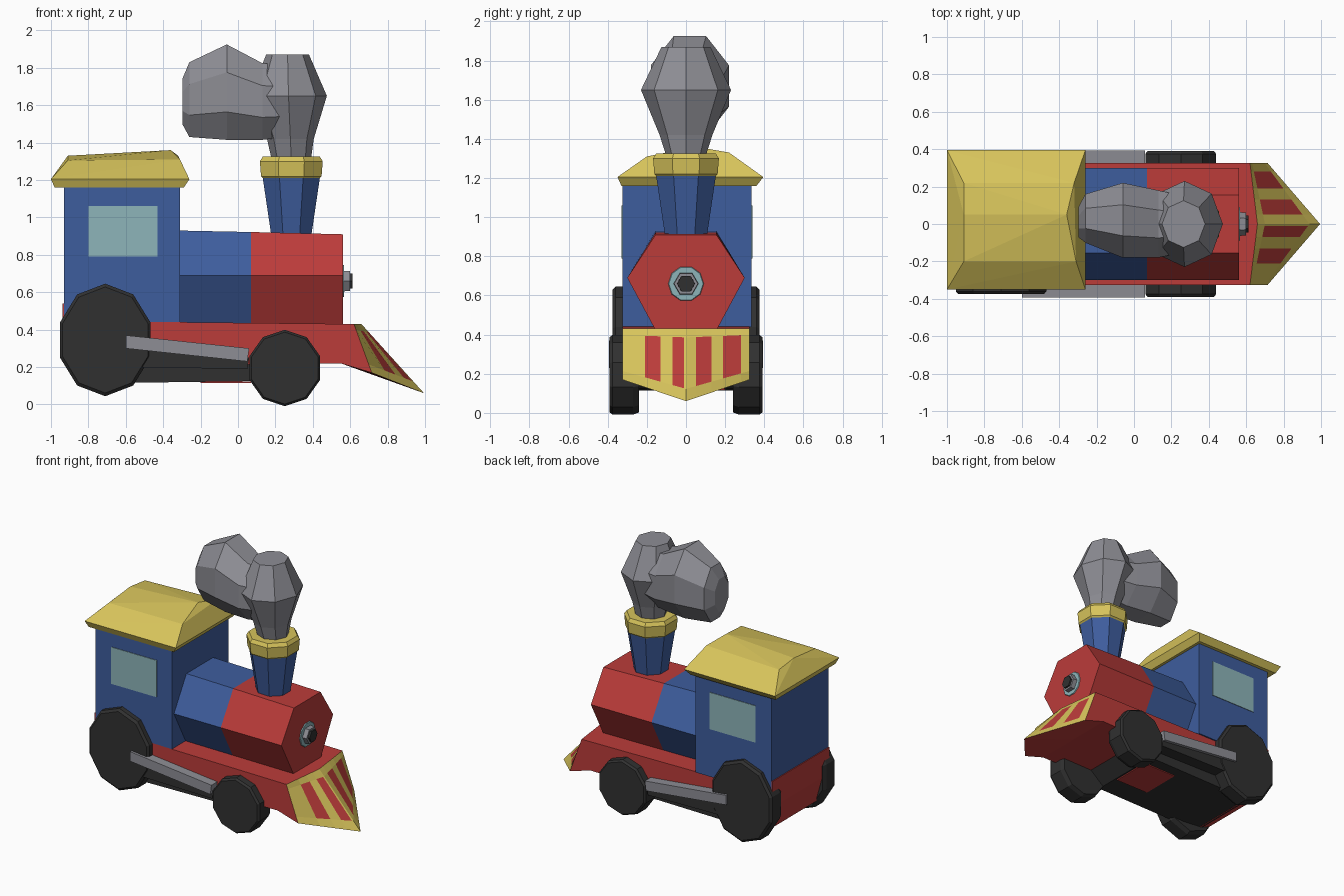
import bpy, bmesh, math
from mathutils import Vector

if "Cube" in bpy.data.objects:
    bpy.data.objects.remove(bpy.data.objects["Cube"])


def material(name, rgb):
    m = bpy.data.materials.new(name)
    m.diffuse_color = (*rgb, 1)
    m.use_nodes = True
    m.node_tree.nodes["Principled BSDF"].inputs["Base Color"].default_value = m.diffuse_color
    return m


RED = material("red", (0.50, 0.045, 0.042))
BLUE = material("blue", (0.048, 0.11, 0.34))
YELLOW = material("yellow", (0.68, 0.55, 0.105))
GREY = material("grey", (0.27, 0.27, 0.30))
BLACK = material("black", (0.03, 0.03, 0.03))
GLASS = material("pale blue", (0.27, 0.46, 0.49))


def finish(name, bm, mats):
    bmesh.ops.recalc_face_normals(bm, faces=bm.faces)
    me = bpy.data.meshes.new(name)
    bm.to_mesh(me)
    bm.free()
    for m in mats:
        me.materials.append(m)
    ob = bpy.data.objects.new(name, me)
    bpy.context.collection.objects.link(ob)
    return ob


def hull(name, pts, mat):
    bm = bmesh.new()
    for p in pts:
        bm.verts.new(p)
    bmesh.ops.convex_hull(bm, input=bm.verts)
    bmesh.ops.dissolve_limit(bm, angle_limit=0.01, verts=bm.verts, edges=bm.edges)
    return finish(name, bm, [mat])


def box(name, x, y, z, mat):
    return hull(name, [(a, b, c) for a in x for b in y for c in z], mat)


def loft(name, rings, mats, rule=lambda i, j: 0, caps=(0, 0)):
    """Skin equal rings; rule(i, j) gives the colour slot of band i, side j."""
    bm = bmesh.new()
    vs = [[bm.verts.new(p) for p in r] for r in rings]
    n = len(rings[0])
    for i in range(len(vs) - 1):
        for j in range(n):
            k = (j + 1) % n
            f = bm.faces.new((vs[i][j], vs[i][k], vs[i + 1][k], vs[i + 1][j]))
            f.material_index = rule(i, j)
    bm.faces.new(vs[0]).material_index = caps[0]
    bm.faces.new(vs[-1]).material_index = caps[1]
    return finish(name, bm, mats)


def ring(axis, c, ra, rb, n, phase=0.0):
    """Ellipse of n points round an axis: radii are in axis order."""
    out = []
    for k in range(n):
        t = 2 * math.pi * (k + phase) / n
        a, b = ra * math.cos(t), rb * math.sin(t)
        off = {"x": (0, a, b), "y": (a, 0, b), "z": (a, b, 0)}[axis]
        out.append(Vector(c) + Vector(off))
    return out


# Cab with side windows
box("cab", (-0.93, -0.31), (-0.325, 0.335), (0.44, 1.18), BLUE)
box("window_front", (-0.80, -0.43), (-0.329, -0.322), (0.79, 1.06), GLASS)
box("window_back", (-0.80, -0.43), (0.332, 0.339), (0.79, 1.06), GLASS)

# Faceted overhanging roof
roof = [(x, y, 1.16) for x in (-0.98, -0.29) for y in (-0.33, 0.36)]
roof += [(x, y, 1.205) for x in (-1.0, -0.26) for y in (-0.35, 0.395)]
roof += [(-0.91, -0.2, 1.305), (-0.91, 0.05, 1.33), (-0.91, 0.22, 1.31),
         (-0.31, -0.2, 1.31), (-0.36, 0.05, 1.36), (-0.32, 0.22, 1.33)]
hull("roof", roof, YELLOW)

# Six-sided boiler, blue behind and red in front
hexagon = [(-0.30, 0.69), (-0.155, 0.91), (0.155, 0.91),
           (0.30, 0.69), (0.16, 0.43), (-0.16, 0.43)]
loft("boiler", [[(x, y, z + lift * (z > 0.8)) for y, z in hexagon]
                for x, lift in ((-0.32, 0.02), (0.07, 0.012), (0.562, 0))],
     [BLUE, RED], lambda i, j: i, (0, 1))

# Headlamp: painted ring, housing and knob
for name, x, r, n, m in (("lamp_ring", 0.568, 0.092, 10, GLASS),
                         ("lamp_housing", 0.60, 0.064, 6, GREY),
                         ("lamp_knob", 0.613, 0.048, 6, BLACK)):
    loft(name, [ring("x", (0.56, 0, 0.66), r, r, n),
                ring("x", (x, 0, 0.66), r * 0.95, r * 0.95, n)], [m])

# Tapered chimney with yellow rim
loft("chimney", [ring("z", (0.285, 0, z), r, r, 8, 0.5) for z, r in
                 ((0.88, 0.112), (1.21, 0.165), (1.22, 0.175), (1.30, 0.182), (1.325, 0.165))],
     [BLUE, YELLOW], lambda i, j: int(i > 0), (0, 1))

# Smoke: upright puff and trailing puff
loft("smoke_front", [ring("z", (x, 0, z), a, b, 8) for x, z, a, b in
                     ((0.285, 1.31, 0.105, 0.10), (0.28, 1.42, 0.125, 0.135),
                      (0.27, 1.65, 0.205, 0.23), (0.265, 1.87, 0.115, 0.125))], [GREY])
loft("smoke_trail", [ring("x", (x, y, z), a / 0.924, b / 0.924, 8, 0.5) for x, y, z, a, b in
                     ((-0.298, 0.01, 1.62, 0.08, 0.12), (-0.26, 0.03, 1.63, 0.13, 0.20),
                      (-0.06, 0.02, 1.67, 0.20, 0.255), (0.13, 0.0, 1.62, 0.18, 0.205),
                      (0.27, 0.0, 1.62, 0.15, 0.19))], [GREY])

# Chassis and closed rear panel
side = [(-0.93, 0.45), (-0.88, 0.2), (0.55, 0.22), (0.62, 0.43), (-0.3, 0.44)]
loft("chassis", [[(x, y, z) for x, z in side] for y in (-0.325, 0.325)], [RED])
rear = [(-0.937, 0.54), (-0.938, 0.35), (-0.885, 0.16), (-0.80, 0.125), (-0.90, 0.54)]
hull("rear_panel", [(x, y, z) for x, z in rear for y in (-0.325, 0.335)], RED)

# Black underframe with a red patch below
under = [(-0.86, 0.2), (-0.82, 0.13), (-0.66, 0.115), (-0.15, 0.125), (0.08, 0.125), (0.2, 0.225)]
hull("underframe", [(x, y, z) for x, z in under for y in (-0.28, 0.28)], BLACK)
box("underframe_patch", (-0.2, 0.07), (-0.1, 0.2), (0.116, 0.124), RED)

# Wedge-shaped track guard: yellow front with red stripes
stripes = [(-0.21, -0.13), (-0.07, -0.01), (0.05, 0.13), (0.19, 0.28)]
ys = sorted([-0.325, 0.0, 0.325] + [y for s in stripes for y in s])


def guard_section(y):
    k = abs(y) / 0.325
    top = Vector((0.66 - 0.04 * k, y, 0.43))
    low = Vector((0.995 - 0.28 * k, y, 0.06 + 0.11 * k))
    front = [top.lerp(low, t) for t in (0, 0.12, 0.83, 1)]
    return [Vector((0.55, y, 0.22)), Vector((0.60, y, 0.43))] + front


def guard_colour(i, j):
    mid = (ys[i] + ys[i + 1]) / 2
    striped = j == 3 and any(a < mid < b for a, b in stripes)
    return 1 if j in (2, 3, 4) and not striped else 0


loft("track_guard", [guard_section(y) for y in ys], [RED, YELLOW], guard_colour)

# Running gear on both sides
rod = [(-0.6, 0.37), (-0.6, 0.30), (0.06, 0.30), (0.05, 0.23)]
beam = [(-0.6, 0.32), (-0.6, 0.2), (0.06, 0.25), (0.05, 0.19)]
for s, tag in ((-1, "front"), (1, "back")):
    for name, x, z, rx, rz, y in (("rear_wheel", -0.71, 0.345, 0.25, 0.295, 0.375),
                                  ("lead_wheel", 0.25, 0.195, 0.195, 0.2, 0.39)):
        loft(f"{name}_{tag}", [ring("y", (x, s * d, z), rx * k, rz * k, 10, 0.5) for d, k in
                               ((0.24, 0.96), (0.27, 1.02), (y - 0.015, 1.02), (y, 0.96))], [BLACK])
    for name, m, pts, out in (("coupling_rod", GREY, rod, 0.393), ("rod_beam", BLACK, beam, 0.37)):
        hull(f"{name}_{tag}", [(x, s * y, z) for y in (0.28, out) for x, z in pts], m)
